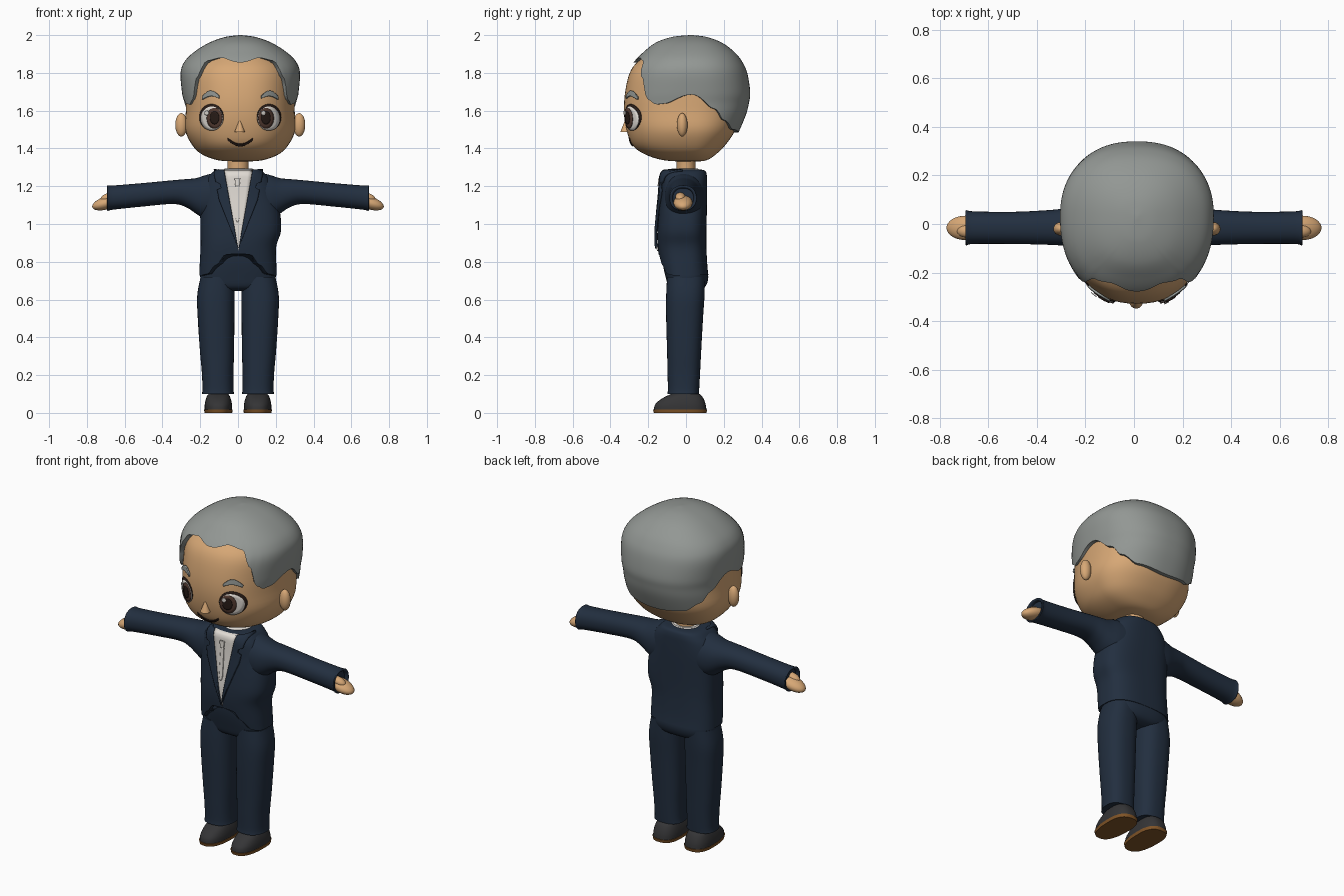
import bpy, bmesh, math
from mathutils import Matrix

cube = bpy.data.objects.get("Cube")
if cube:
    bpy.data.objects.remove(cube)


def material(name, rgb):
    m = bpy.data.materials.new(name)
    m.use_nodes = True
    m.diffuse_color = (*rgb, 1)
    bsdf = m.node_tree.nodes["Principled BSDF"]
    bsdf.inputs["Base Color"].default_value = (*rgb, 1)
    bsdf.inputs["Roughness"].default_value = 0.8
    return m


skin = material("skin", (0.68, 0.39, 0.18))
grey = material("grey hair", (0.29, 0.31, 0.295))
navy = material("navy cloth", (0.016, 0.028, 0.05))
white = material("shirt white", (0.75, 0.71, 0.66))
black = material("shoe black", (0.035, 0.035, 0.037))
tan = material("sole brown", (0.22, 0.09, 0.02))
brown = material("iris brown", (0.09, 0.045, 0.032))
dark = material("dark line", (0.022, 0.012, 0.009))
parts = []


def finish(name, bm, mat):
    bmesh.ops.remove_doubles(bm, verts=bm.verts, dist=1e-5)
    bmesh.ops.recalc_face_normals(bm, faces=bm.faces)
    me = bpy.data.meshes.new(name)
    bm.to_mesh(me)
    bm.free()
    me.materials.append(mat)
    ob = bpy.data.objects.new(name, me)
    bpy.context.collection.objects.link(ob)
    parts.append(ob)
    return ob


# Body tables hold rows of: height, centre x, half width, front y, back y
def sample(rows, s):
    i = min(int(s), len(rows) - 2)
    t = s - i
    p, q = rows[i], rows[i + 1]
    o, r = rows[max(i - 1, 0)], rows[min(i + 2, len(rows) - 1)]
    return [0.5 * (2 * b + (c - a) * t + (2 * a - 5 * b + 4 * c - d) * t * t
                   + (3 * b - a - 3 * c + d) * t ** 3) for a, b, c, d in zip(o, p, q, r)]


def find(rows, z):
    lo, hi = 0, len(rows) - 1
    for _ in range(24):
        mid = (lo + hi) / 2
        lo, hi = (mid, hi) if sample(rows, mid)[0] < z else (lo, mid)
    return lo


def power(v, e):
    return math.copysign(abs(v) ** e, v)


def point(row, phi, n, cy, k=1):
    z, cx, rx, yf, yb = row
    s, c = math.sin(phi), math.cos(phi)
    depth = cy - yf if c > 0 else yb - cy
    return (cx + k * rx * power(s, 2 / n), cy - k * depth * power(c, 2 / n), z)


def loft(name, mat, rows, n=2.3, cy=0, edge=None, side=1, along_x=False, cols=64, steps=4):
    """Skin a table; edge gives the lower rim height by angle in degrees."""
    bm, top = bmesh.new(), len(rows) - 1
    count, rings = top * steps, []
    for j in range(-1, count + 1):
        ring = []
        for i in range(cols):
            phi = 2 * math.pi * i / cols
            deg = math.degrees(phi)
            start = find(rows, edge(min(deg, 360 - deg))) if edge else 0
            row = sample(rows, start + (top - start) * max(j, 0) / count)
            x, y, z = point(row, phi, n, cy, 0.9 if j < 0 else 1)
            ring.append(bm.verts.new((side * z, y, x) if along_x else (side * x, y, z)))
        rings.append(ring)
    for a, b in zip(rings, rings[1:]):
        for i in range(cols):
            k = (i + 1) % cols
            bm.faces.new((a[i], a[k], b[k], b[i]))
    bm.faces.new(rings[0])
    bm.faces.new(rings[-1])
    return finish(name, bm, mat)


def profile(points):
    def at(d):
        for (a, p), (b, q) in zip(points, points[1:]):
            if d <= b:
                t = (d - a) / (b - a)
                return p + (q - p) * t * t * (3 - 2 * t)
        return points[-1][1]
    return at


# Thin plates that follow the front of a lofted body
def plate(name, mat, body, shape, lift, thick=0.005, nu=24, nv=6):
    rows, n, cy = body
    bm, grid = bmesh.new(), []
    for i in range(nu + 1):
        line = []
        for j in range(nv + 1):
            x, z = shape(i / nu, j / nv)
            _, cx, rx, yf, _ = sample(rows, find(rows, z))
            f = max(0, 1 - abs((x - cx) / rx) ** n) ** (1 / n)
            line.append(bm.verts.new((x, cy - (cy - yf) * f - lift, z)))
        grid.append(line)
    for a, b in zip(grid, grid[1:]):
        for j in range(nv):
            bm.faces.new((a[j], a[j + 1], b[j + 1], b[j]))
    ob = finish(name, bm, mat)
    mod = ob.modifiers.new("thickness", "SOLIDIFY")
    mod.thickness, mod.offset = thick, 0
    return ob


def disc(name, mat, x, z, rx, rz, lift):
    plate(name, mat, face, lambda u, v: (x + rx * v * math.cos(u * math.tau),
                                         z + rz * v * math.sin(u * math.tau)), lift, 0.003, 32, 4)


def blob(name, mat, loc, size, tilt=0):
    bm = bmesh.new()
    m = Matrix.Translation(loc) @ Matrix.Rotation(tilt, 4, "Y") @ Matrix.Diagonal((*size, 1))
    bmesh.ops.create_uvsphere(bm, u_segments=32, v_segments=16, radius=1, matrix=m)
    return finish(name, bm, mat)


# Head and hair
MID = 0.012
head = [(1.33, MID, 0.02, 0, 0.05), (1.338, MID, 0.12, -0.12, 0.11), (1.37, MID, 0.205, -0.22, 0.16),
        (1.42, MID, 0.256, -0.285, 0.21), (1.5, MID, 0.292, -0.315, 0.262), (1.6, MID, 0.288, -0.328, 0.285),
        (1.7, MID, 0.285, -0.322, 0.29), (1.8, MID, 0.278, -0.298, 0.28), (1.86, MID, 0.24, -0.255, 0.25),
        (1.92, MID, 0.16, -0.17, 0.17), (1.95, MID, 0.02, 0.01, 0.05)]
face = (head, 2.3, 0.03)
loft("head", skin, head, 2.3, 0.03)
hair = [(1.46, MID, 0.275, -0.25, 0.265), (1.5, MID, 0.288, -0.29, 0.285), (1.58, MID, 0.297, -0.315, 0.318),
        (1.64, MID, 0.3, -0.337, 0.333), (1.7, MID, 0.309, -0.333, 0.34), (1.8, MID, 0.316, -0.311, 0.324),
        (1.86, MID, 0.295, -0.274, 0.297), (1.91, MID, 0.245, -0.225, 0.257), (1.96, MID, 0.165, -0.16, 0.19),
        (1.99, MID, 0.08, -0.075, 0.11), (2.0, MID, 0.005, 0.02, 0.035)]
hairline = profile([(0, 1.855), (18, 1.88), (34, 1.865), (43, 1.78), (54, 1.66), (62, 1.633), (69, 1.637),
                    (90, 1.685), (111, 1.61), (125, 1.55), (147, 1.5), (180, 1.485)])
loft("hair", grey, hair, 2.3, 0.03, hairline, cols=120)

# Facial features
for s, side in ((1, "left"), (-1, "right")):
    ex = MID + s * 0.15
    blob(side + "_ear", skin, (MID + s * 0.312, -0.02, 1.525), (0.032, 0.028, 0.062))
    disc(side + "_eye_rim", dark, ex + s * 0.002, 1.565, 0.064, 0.07, 0.004)
    disc(side + "_eye_white", white, ex, 1.558, 0.058, 0.064, 0.008)
    disc(side + "_iris", brown, ex - s * 0.014, 1.56, 0.041, 0.055, 0.012)
    disc(side + "_pupil", dark, ex - s * 0.014, 1.562, 0.024, 0.034, 0.016)
    disc(side + "_eye_glint", white, ex - 0.028, 1.588, 0.011, 0.013, 0.02)
    plate(side + "_eyebrow", grey, face, lambda u, v: (
        MID + s * (0.112 + 0.088 * u),
        1.672 + 0.022 * math.sin(math.pi * u) - 0.006 * u
        + (v - 0.5) * 0.026 * (0.35 + math.sin(math.pi * (0.1 + 0.8 * u)) * 0.75)), 0.008, 0.009)
plate("mouth", dark, face, lambda u, v: (
    MID + 0.136 * (u - 0.5), 1.45 - 0.032 * math.sin(math.pi * u) + (v - 0.5) * 0.012), 0.004)
bm = bmesh.new()
bmesh.ops.create_cone(bm, cap_ends=True, segments=24, radius1=0.028, radius2=0.005, depth=0.058,
                      matrix=Matrix.Translation((MID - 0.003, -0.32, 1.515)))
finish("nose", bm, skin)

# Neck and shirt collar
loft("neck", skin, [(1.22, 0, 0.056, -0.05, 0.05), (1.3, 0, 0.055, -0.05, 0.05), (1.38, 0, 0.06, -0.05, 0.05)], 2)
loft("shirt_collar", white, [(1.25, 0.003, 0.088, -0.095, 0.075), (1.282, 0.003, 0.083, -0.088, 0.07),
                             (1.294, 0.003, 0.073, -0.075, 0.062)], 2)

# Jacket with its cutaway hem, shirt front, tie and lapels
jacket = [(0.7, 0, 0.206, -0.118, 0.122), (0.78, 0, 0.203, -0.135, 0.113), (0.88, 0.002, 0.2, -0.15, 0.108),
          (0.96, 0.014, 0.213, -0.152, 0.108), (1.05, 0.012, 0.212, -0.145, 0.11), (1.15, 0, 0.2, -0.136, 0.112),
          (1.22, 0, 0.18, -0.132, 0.112), (1.26, 0, 0.15, -0.13, 0.11), (1.283, 0, 0.12, -0.118, 0.1),
          (1.289, 0, 0.07, -0.08, 0.07)]
chest = (jacket, 2.8, -0.01)
loft("jacket", navy, jacket, 2.8, -0.01,
     profile([(0, 0.842), (12, 0.838), (26, 0.785), (46, 0.735), (70, 0.728), (180, 0.73)]), cols=96)


def opening(z):
    return 0.077 * (z - 0.855) / 0.43


def lapel(s):
    def shape(u, v):
        z = 0.87 + 0.414 * u
        width = 0.055 * min(1, u * 1.6) - (0.022 if 0.76 < u < 0.84 else 0)
        return 0.002 + s * (opening(z) - 0.002 + width * v), z
    return shape


plate("shirt_front", white, chest, lambda u, v: (
    0.002 + (2 * v - 1) * opening(0.857 + 0.428 * u), 0.857 + 0.428 * u), 0.004)
plate("tie", white, chest, lambda u, v: (
    -0.003 + (2 * v - 1) * min(0.011, 0.004 + 0.06 * u), 1.01 + 0.19 * u), 0.01)
plate("tie_knot", white, chest, lambda u, v: (
    -0.003 + (2 * v - 1) * (0.011 + 0.004 * u), 1.2 + 0.04 * u), 0.013, 0.008)
for s, side in ((1, "left"), (-1, "right")):
    plate(side + "_lapel", navy, chest, lapel(s), 0.008, 0.014, 40)

# Sleeves, hands, trousers and shoes, mirrored
loft("trouser_seat", navy, [(0.645, 0, 0.1, -0.05, 0.06), (0.665, 0, 0.18, -0.09, 0.1),
                            (0.72, 0, 0.2, -0.108, 0.118), (0.8, 0, 0.192, -0.125, 0.1),
                            (0.87, 0, 0.17, -0.13, 0.09)], 2.5)
sleeve = [(0.1, 1.15, 0.125, -0.115, 0.1), (0.17, 1.142, 0.117, -0.11, 0.09), (0.22, 1.148, 0.095, -0.1, 0.078),
          (0.27, 1.162, 0.076, -0.092, 0.068), (0.34, 1.169, 0.063, -0.086, 0.058), (0.5, 1.155, 0.062, -0.082, 0.05),
          (0.66, 1.14, 0.064, -0.082, 0.052), (0.69, 1.137, 0.068, -0.088, 0.057), (0.691, 1.137, 0.056, -0.075, 0.045),
          (0.675, 1.137, 0.052, -0.07, 0.04)]
leg = [(0.1, 0.106, 0.085, -0.098, 0.068), (0.13, 0.106, 0.082, -0.096, 0.07), (0.22, 0.108, 0.084, -0.098, 0.075),
       (0.32, 0.111, 0.09, -0.1, 0.08), (0.5, 0.116, 0.097, -0.105, 0.09), (0.62, 0.117, 0.099, -0.105, 0.098),
       (0.72, 0.108, 0.09, -0.1, 0.1)]
upper = [(0.018, 0.104, 0.073, -0.17, 0.108), (0.045, 0.104, 0.072, -0.163, 0.104), (0.073, 0.104, 0.066, -0.132, 0.094),
         (0.096, 0.104, 0.056, -0.088, 0.078), (0.104, 0.104, 0.042, -0.06, 0.055)]
for s, side in ((1, "left"), (-1, "right")):
    loft(side + "_sleeve", navy, sleeve, 2.2, -0.015, side=s, along_x=True, cols=48)
    blob(side + "_hand", skin, (s * 0.695, -0.016, 1.112), (0.08, 0.05, 0.034), s * 0.3)
    blob(side + "_thumb", skin, (s * 0.685, -0.03, 1.142), (0.045, 0.026, 0.022), s * 0.3)
    loft(side + "_trouser_leg", navy, leg, 2.4, side=s, cols=48)
    loft(side + "_ankle", skin, [(0.08, 0.104, 0.05, -0.06, 0.05), (0.12, 0.104, 0.05, -0.06, 0.05)], 2, side=s)
    loft(side + "_shoe", black, upper, 2.5, side=s, cols=48)
    loft(side + "_sole", tan, [(0, 0.104, 0.073, -0.17, 0.108), (0.018, 0.104, 0.076, -0.175, 0.112)], 2.5,
         side=s, cols=48, steps=2)

# Smooth shading with crisp edges
bpy.ops.object.select_all(action="DESELECT")
for ob in parts:
    ob.select_set(True)
bpy.context.view_layer.objects.active = parts[0]
bpy.ops.object.shade_smooth_by_angle(angle=math.radians(40))
